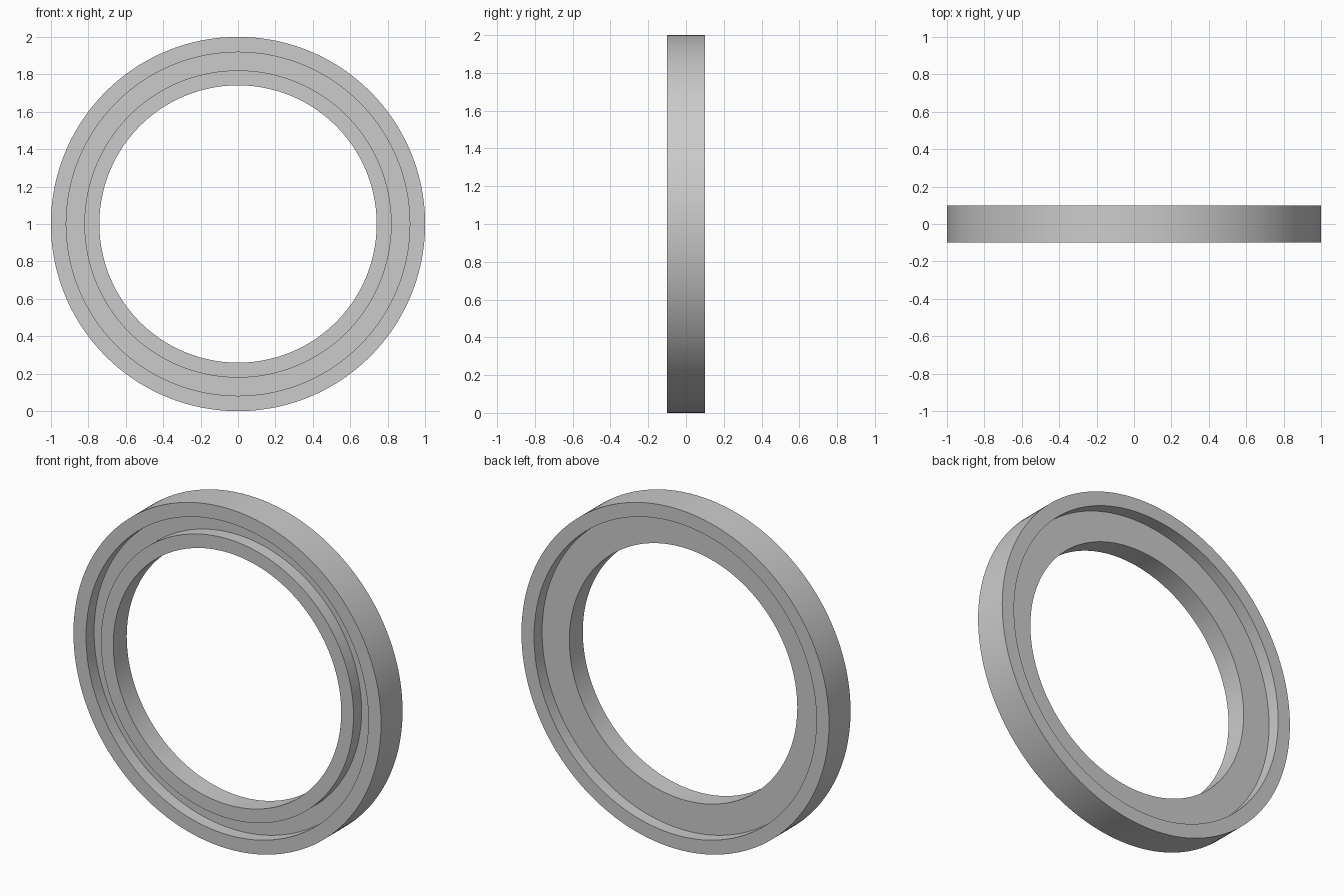
import bpy
import bmesh
import math
from mathutils import Matrix

cube = bpy.data.objects.get("Cube")
if cube:
    bpy.data.objects.remove(cube, do_unlink=True)

SEGMENTS = 160
RIM, RIM_INNER, LIP_OUTER, BORE = 1.0, 0.918, 0.821, 0.741
FRONT, BACK, WEB = -0.1, 0.1, 0.025

# Plain grey material
grey = bpy.data.materials.new("plain grey")
grey.use_nodes = True
colour = (0.6, 0.6, 0.6, 1)
grey.diffuse_color = colour
grey.node_tree.nodes["Principled BSDF"].inputs["Base Color"].default_value = colour

# Cross-section (radius, depth): outer rim, thin web, front inner lip
profile = [
    (RIM, FRONT), (RIM, BACK),
    (RIM_INNER, BACK), (RIM_INNER, WEB),
    (BORE, WEB), (BORE, FRONT),
    (LIP_OUTER, FRONT), (LIP_OUTER, -WEB),
    (RIM_INNER, -WEB), (RIM_INNER, FRONT),
]

# Spin the closed section around the y axis
bm = bmesh.new()
verts = [bm.verts.new((r, y, 0)) for r, y in profile]
edges = [bm.edges.new((a, b)) for a, b in zip(verts, verts[1:] + verts[:1])]
bmesh.ops.spin(bm, geom=verts + edges, cent=(0, 0, 0), axis=(0, 1, 0),
               angle=math.tau, steps=SEGMENTS, use_merge=True)
bmesh.ops.remove_doubles(bm, verts=bm.verts, dist=0.0001)
bmesh.ops.recalc_face_normals(bm, faces=bm.faces)
bmesh.ops.transform(bm, matrix=Matrix.Translation((0, 0, RIM)), verts=bm.verts)

mesh = bpy.data.meshes.new("grooved_ring")
bm.to_mesh(mesh)
bm.free()
mesh.materials.append(grey)
ring = bpy.data.objects.new("grooved_ring", mesh)
bpy.context.collection.objects.link(ring)

# Smooth round walls, crisp corners
bpy.ops.object.select_all(action="DESELECT")
ring.select_set(True)
bpy.context.view_layer.objects.active = ring
bpy.ops.object.shade_smooth_by_angle(angle=math.radians(30))
